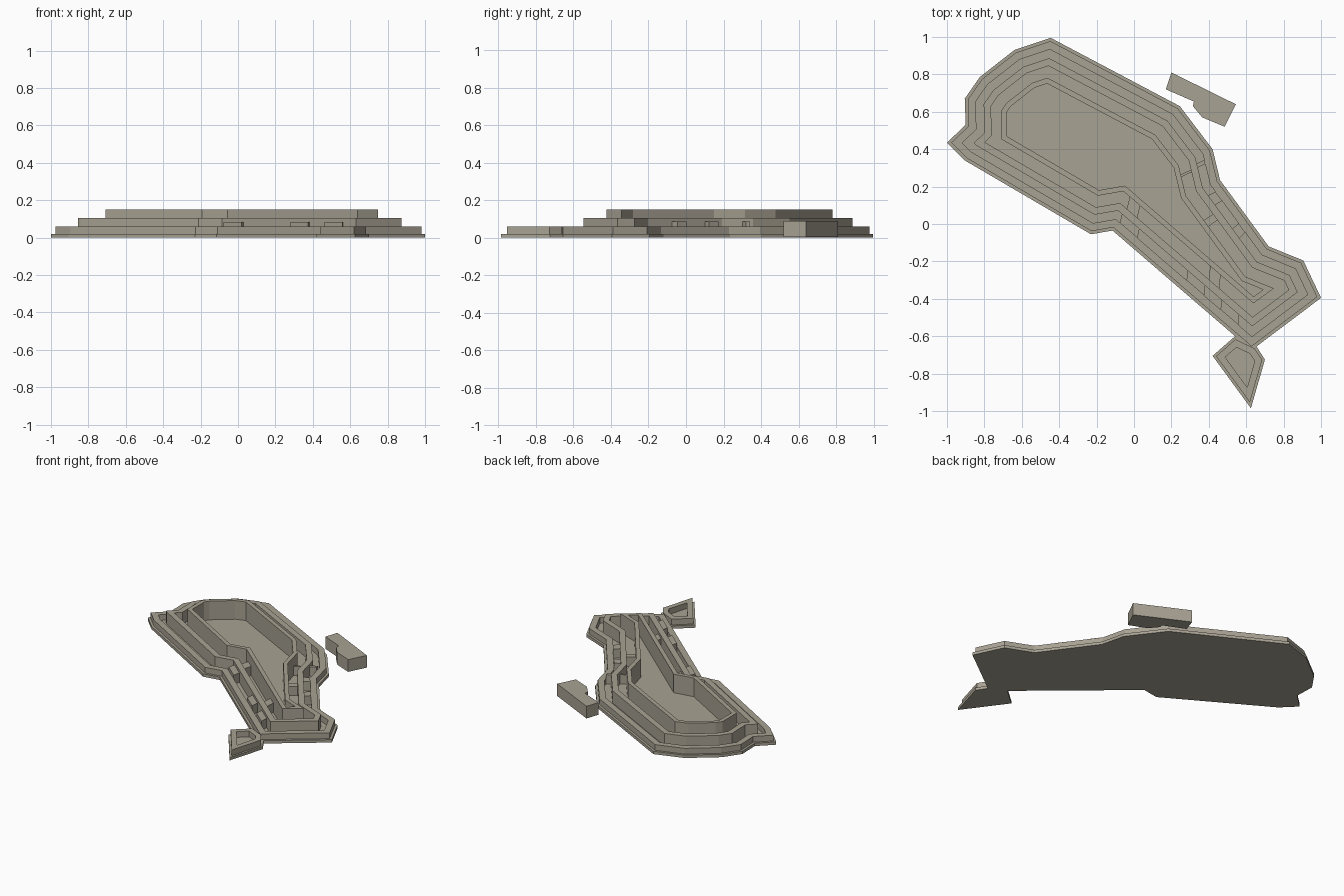
import bpy
import bmesh
from mathutils import Vector

if "Cube" in bpy.data.objects:
    bpy.data.objects.remove(bpy.data.objects["Cube"], do_unlink=True)

# Single stone colour
stone = bpy.data.materials.new("warm grey stone")
stone.use_nodes = True
COLOUR = (0.39, 0.36, 0.29, 1)
stone.diffuse_color = COLOUR
stone.node_tree.nodes["Principled BSDF"].inputs["Base Color"].default_value = COLOUR


def inset(outline, distance):
    """Mitred inward offset of a clockwise outline."""
    points = [Vector(p) for p in outline]
    result = []
    for i, point in enumerate(points):
        before = (point - points[i - 1]).normalized()
        after = (points[(i + 1) % len(points)] - point).normalized()
        normal_a = Vector((before.y, -before.x))
        normal_b = Vector((after.y, -after.x))
        mitre = (normal_a + normal_b) / (1 + normal_a.dot(normal_b))
        result.append(point + mitre * distance)
    return result


def finish(name, bm):
    bmesh.ops.recalc_face_normals(bm, faces=bm.faces)
    mesh = bpy.data.meshes.new(name)
    bm.to_mesh(mesh)
    bm.free()
    mesh.materials.append(stone)
    obj = bpy.data.objects.new(name, mesh)
    bpy.context.scene.collection.objects.link(obj)
    return obj


def slab(name, outline, bottom, top):
    bm = bmesh.new()
    low = [bm.verts.new((p[0], p[1], bottom)) for p in outline]
    high = [bm.verts.new((p[0], p[1], top)) for p in outline]
    bm.faces.new(low[::-1])
    bm.faces.new(high)
    for i in range(len(low)):
        bm.faces.new((low[i - 1], low[i], high[i], high[i - 1]))
    return finish(name, bm)


def wall_ring(name, outline, outer, inner, bottom, top):
    bm = bmesh.new()
    loops = []
    for distance, z in ((outer, bottom), (outer, top), (inner, top), (inner, bottom)):
        loops.append([bm.verts.new((p.x, p.y, z)) for p in inset(outline, distance)])
    for k in range(len(loops)):
        a, b = loops[k - 1], loops[k]
        for i in range(len(a)):
            bm.faces.new((a[i - 1], a[i], b[i], b[i - 1]))
    return finish(name, bm)


def step_block(name, outline, edge, start, end, outer, inner, top):
    """Block filling part of a trough along one edge of the outline."""
    a, b = inset(outline, outer), inset(outline, inner)
    after = (edge + 1) % len(outline)
    corners = [a[edge].lerp(a[after], start), a[edge].lerp(a[after], end),
               b[edge].lerp(b[after], end), b[edge].lerp(b[after], start)]
    return slab(name, corners, FLOOR, top)


FLOOR = 0.02

# Main footprint, clockwise from the back
body = [(-0.445, 0.995), (0.245, 0.63), (0.42, 0.4), (0.46, 0.235),
        (0.72, -0.12), (0.905, -0.195), (1, -0.395), (0.628, -0.675),
        (-0.115, -0.035), (-0.23, -0.055), (-0.905, 0.34), (-1, 0.435),
        (-0.9, 0.53), (-0.905, 0.67), (-0.825, 0.785), (-0.64, 0.93)]
# Simplified footprint for the innermost tier
core = body[:5] + [(1.15, -0.295)] + body[7:11] + body[13:]
# Tail at the front
tail = [(0.54, -0.6), (0.655, -0.655), (0.7, -0.725), (0.625, -0.985), (0.42, -0.705)]

# Ground plates and tiers of walls
slab("body_base", body, 0, FLOOR)
slab("tail_base", tail, 0, FLOOR)
wall_ring("outer_wall", body, 0.016, 0.057, FLOOR, 0.06)
wall_ring("middle_wall", body, 0.1, 0.138, FLOOR, 0.105)
wall_ring("inner_wall", core, 0.197, 0.225, FLOOR, 0.15)
wall_ring("tail_wall", tail, 0.014, 0.05, FLOOR, 0.06)

# Steps crossing the troughs on both sides of the neck
for edge, start in ((7, 0.1), (7, 0.35), (7, 0.84), (3, 0.1), (3, 0.55), (2, 0.2)):
    step_block("lower_step", body, edge, start, start + 0.13, 0.057, 0.1, 0.085)
for edge, start in ((7, 0.25), (7, 0.87), (3, 0.3), (2, 0.3)):
    step_block("upper_step", body, edge, start, start + 0.08, 0.138, 0.2, 0.085)

# Detached block beside the back edge
slab("side_block", [(0.2, 0.81), (0.545, 0.64), (0.485, 0.52), (0.365, 0.57),
                    (0.315, 0.63), (0.32, 0.655), (0.17, 0.72)], 0.005, 0.09)
